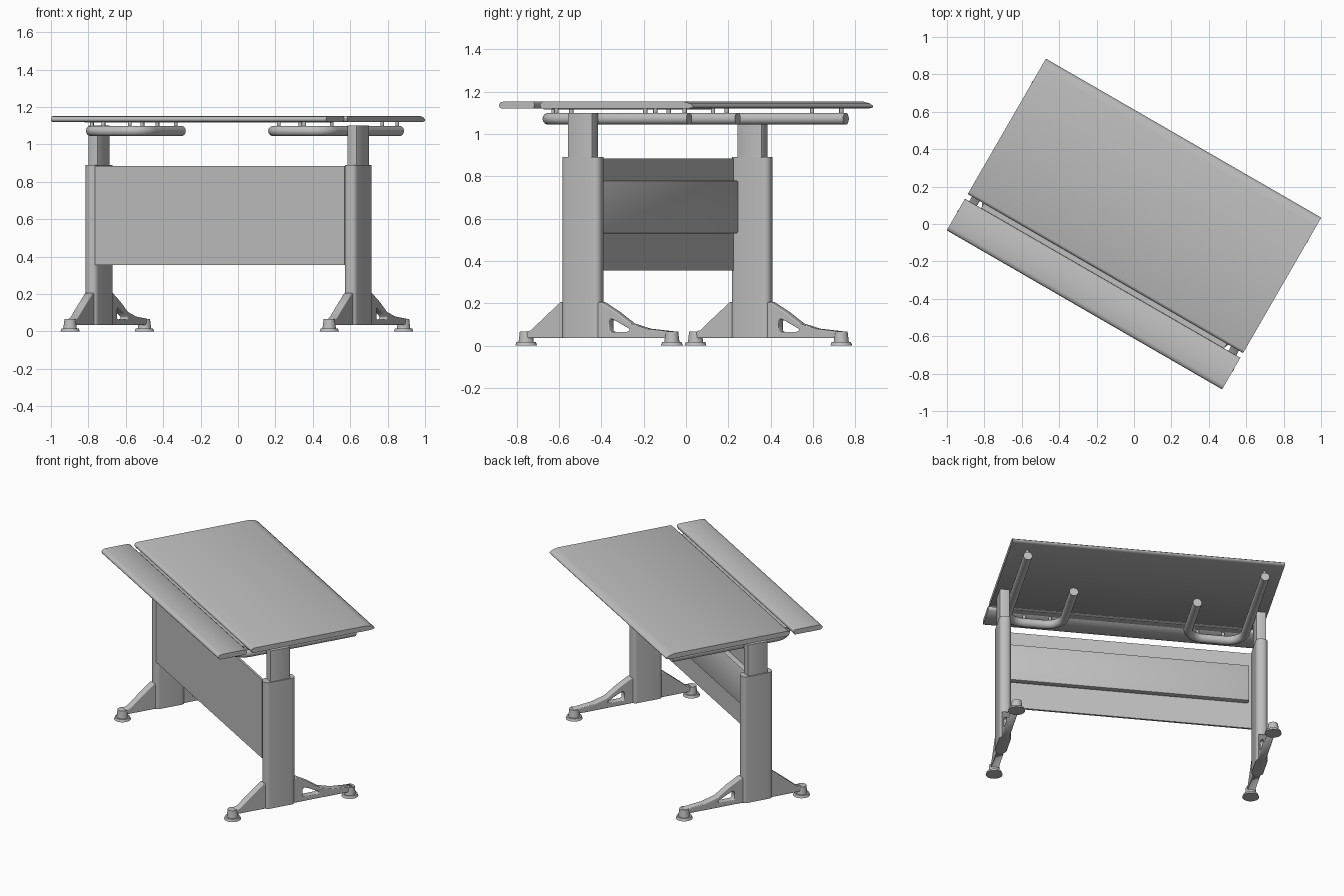
import bpy, bmesh, math
from mathutils import Matrix, Vector

cube = bpy.data.objects.get("Cube")
if cube:
    bpy.data.objects.remove(cube, do_unlink=True)

GREY = (0.52, 0.52, 0.52, 1)
mat = bpy.data.materials.new("grey_metal")
mat.use_nodes = True
mat.diffuse_color = GREY
mat.node_tree.nodes["Principled BSDF"].inputs["Base Color"].default_value = GREY

# The desk is built square to the axes, then turned as a whole
TURN = Matrix.Rotation(math.radians(-30), 4, "Z")
# Profile plane: local x -> depth, local y -> height, local z -> length
SIDEWAYS = Matrix(((0, 0, 1, 0), (1, 0, 0, 0), (0, 1, 0, 0), (0, 0, 0, 1)))


def add(name, data, matrix):
    data.materials.append(mat)
    ob = bpy.data.objects.new(name, data)
    bpy.context.collection.objects.link(ob)
    ob.matrix_world = TURN @ matrix
    return ob


def mesh_part(name, bm, loc):
    me = bpy.data.meshes.new(name)
    bm.to_mesh(me)
    bm.free()
    me.shade_smooth()
    me.set_sharp_from_angle(angle=math.radians(35))
    return add(name, me, Matrix.Translation(loc))


def box(name, loc, size, radius=0, upright_only=True, segments=5):
    bm = bmesh.new()
    bmesh.ops.create_cube(bm, size=1)
    bmesh.ops.scale(bm, vec=size, verts=bm.verts)
    if radius:
        edges = [e for e in bm.edges if not upright_only
                 or abs(e.verts[0].co.z - e.verts[1].co.z) > 1e-4]
        bmesh.ops.bevel(bm, geom=edges, offset=radius, segments=segments,
                        profile=0.5, affect="EDGES")
    return mesh_part(name, bm, loc)


def cone(name, x, y, z0, z1, r0, r1, sides=24):
    bm = bmesh.new()
    bmesh.ops.create_cone(bm, cap_ends=True, segments=sides, radius1=r0,
                          radius2=r1, depth=z1 - z0)
    return mesh_part(name, bm, (x, y, (z0 + z1) / 2))


def add_spline(curve, points, closed):
    s = curve.splines.new("POLY")
    s.points.add(len(points) - 1)
    for p, co in zip(s.points, points):
        p.co = (*co, 0, 1) if len(co) == 2 else (*co, 1)
    s.use_cyclic_u = closed


def plate(name, outlines, half_width, loc, bevel=0):
    """Extrude a depth/height profile, with optional holes, along the length."""
    cu = bpy.data.curves.new(name, "CURVE")
    cu.dimensions = "2D"
    cu.fill_mode = "BOTH"
    cu.extrude = half_width - bevel
    cu.bevel_depth = bevel
    cu.bevel_resolution = 2
    for pts in outlines:
        add_spline(cu, pts, True)
    return add(name, cu, Matrix.Translation(loc) @ SIDEWAYS)


def tube(name, points, radius):
    cu = bpy.data.curves.new(name, "CURVE")
    cu.dimensions = "3D"
    cu.bevel_depth = radius
    cu.bevel_resolution = 5
    cu.use_fill_caps = True
    add_spline(cu, points, False)
    return add(name, cu, Matrix())


# Table top: main board with a sloped back edge, and a narrow front board
LOW, MID, TOP = 1.12, 1.135, 1.153
plate("main_board", [[(-0.298, LOW), (0.505, LOW), (0.528, 1.125), (0.53, 1.132),
                      (0.515, 1.143), (0.475, TOP), (-0.29, TOP),
                      (-0.303, 1.146), (-0.306, MID)]], 0.85, (0, 0, 0))
plate("front_board", [[(-0.515, LOW), (-0.342, LOW), (-0.335, MID), (-0.337, 1.147),
                       (-0.345, TOP), (-0.505, TOP), (-0.523, 1.148),
                       (-0.53, MID), (-0.526, 1.125)]], 0.85, (0, 0, 0))
box("gap_strip", (0, -0.32, 1.123), (1.5, 0.05, 0.014))

# Modesty panel between the legs, with a shallow tray on its back
box("modesty_panel", (0, -0.19, 0.62), (1.54, 0.014, 0.53))
box("cable_tray", (0, -0.165, 0.655), (1.49, 0.04, 0.25), 0.006, False, 2)

LEG_X, LEG_Y = 0.8, -0.1
FOOT = [(-0.31, 0.04), (0.49, 0.04), (0.49, 0.062), (0.36, 0.075), (0.27, 0.1),
        (0.19, 0.155), (0.11, 0.2), (-0.11, 0.2), (-0.19, 0.135),
        (-0.27, 0.068), (-0.31, 0.058)]
FOOT_HOLE = [(0.15, 0.068), (0.15, 0.12), (0.165, 0.132), (0.2, 0.118),
             (0.27, 0.082), (0.272, 0.068), (0.25, 0.06), (0.165, 0.06)]
PINS = [(0.74, 0.42), (0.74, 0.26), (0.74, -0.28), (0.62, -0.365),
        (0.46, -0.36), (0.385, 0.0)]
TUBE_Z, TUBE_R, BEND = 1.072, 0.028, 0.11
OUTER, INNER, FRONT = 0.74, 0.385, -0.37

for side, s in (("left", 1), ("right", -1)):
    x = s * LEG_X
    # Telescoping leg
    box(side + "_leg_sleeve", (x, LEG_Y, 0.4625), (0.072, 0.206, 0.855), 0.03)
    box(side + "_leg_post", (x, LEG_Y, 0.98), (0.06, 0.134, 0.24), 0.006, True, 2)

    # Foot with a pierced back gusset, and two levelling pads
    plate(side + "_foot", [FOOT, FOOT_HOLE], 0.024, (x, LEG_Y, 0), 0.005)
    for end, dy in (("front", -0.31), ("back", 0.485)):
        label = f"{side}_{end}"
        cone(label + "_foot_boss", x, LEG_Y + dy, 0.015, 0.066, 0.036, 0.03)
        cone(label + "_foot_pad", x, LEG_Y + dy, 0, 0.016, 0.052, 0.046)

    # Bent support tube: long outer arm, rounded front, short inner arm
    path = [(s * OUTER, 0.445, TUBE_Z)]
    for cx, start in ((OUTER - BEND, 0), (INNER + BEND, -90)):
        for i in range(9):
            a = math.radians(start - i * 90 / 8)
            path.append((s * (cx + BEND * math.cos(a)),
                         FRONT + BEND + BEND * math.sin(a), TUBE_Z))
    path.append((s * INNER, 0.06, TUBE_Z))
    tube(side + "_support_tube", path, TUBE_R)

    # Spacer pins between tube and boards
    for i, (px, py) in enumerate(PINS):
        cone(f"{side}_spacer_pin_{i + 1}", s * px, py, 1.09, 1.122, 0.01, 0.01, 12)
